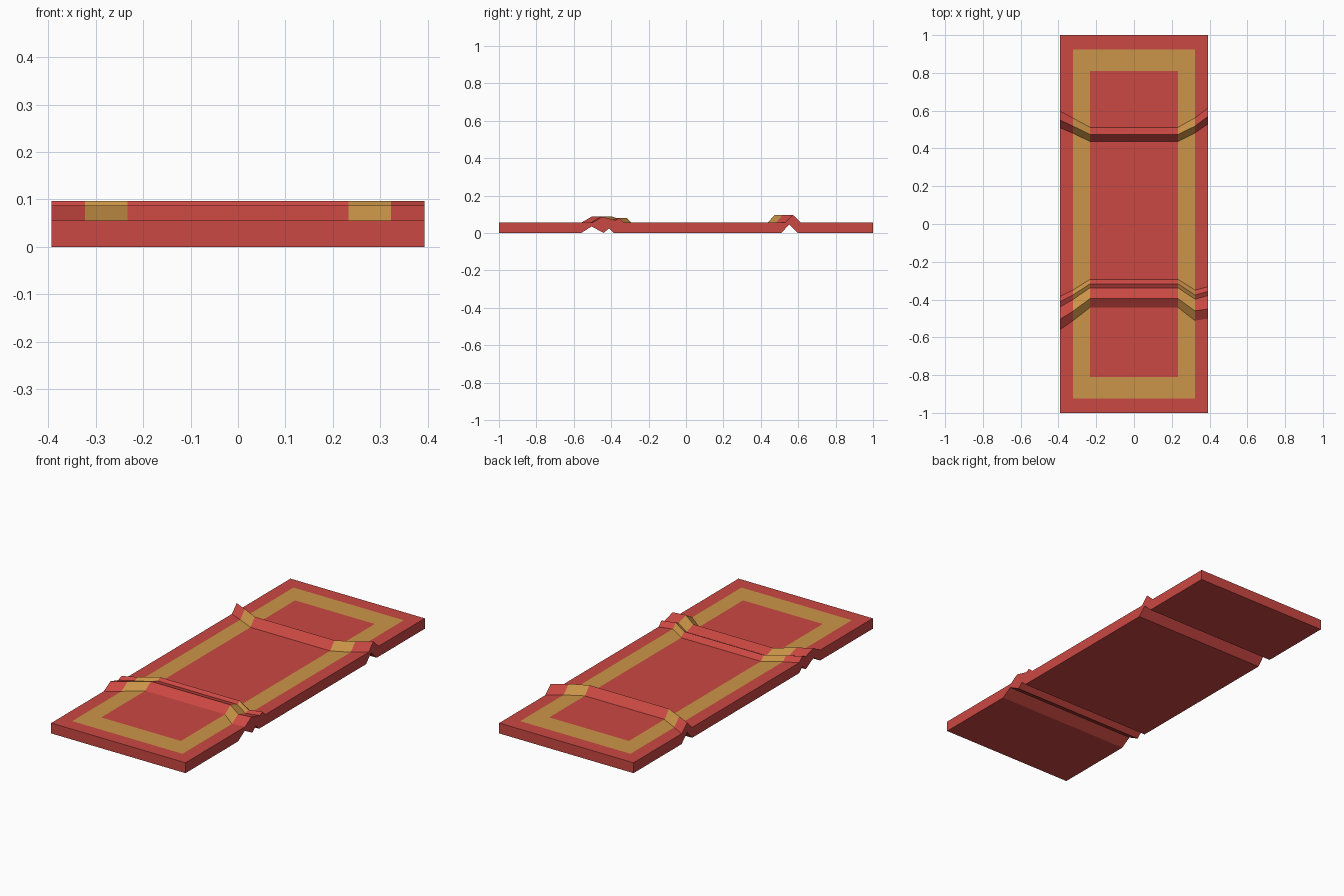
import bpy, bmesh

if "Cube" in bpy.data.objects:
    bpy.data.objects.remove(bpy.data.objects["Cube"])

def material(name, color):
    m = bpy.data.materials.new(name)
    m.diffuse_color = (*color, 1)
    m.use_nodes = True
    m.node_tree.nodes["Principled BSDF"].inputs["Base Color"].default_value = m.diffuse_color
    return m

# Columns across the rug, and the y position of each fold line per column
XS = [-0.393, -0.323, -0.233, 0.233, 0.323, 0.393]
CENTRE = [-0.442, -0.395, -0.338, -0.317, -0.293, 0.437, 0.474, 0.512]
FOLDS = [
    [-0.560, -0.505, -0.440, -0.412, -0.385, 0.510, 0.551, 0.598],
    [-0.512, -0.462, -0.400, -0.376, -0.350, 0.480, 0.518, 0.560],
    CENTRE,
    CENTRE,
    [-0.512, -0.460, -0.398, -0.376, -0.350, 0.482, 0.518, 0.562],
    [-0.500, -0.450, -0.378, -0.357, -0.332, 0.531, 0.571, 0.615],
]
FRONT, BACK = [-1, -0.925, -0.81], [0.81, 0.925, 1]
T = 0.055
TOP_Z = [T] * 3 + [T, 0.087, 0.068, 0.079, T, T, 0.097, T] + [T] * 3
LOW_Z = [0] * 3 + [0, 0.035, 0, 0.025, 0, 0, 0.045, 0] + [0] * 3

bm = bmesh.new()
# Creased upper surface; the folds underneath run straight across
top = [[bm.verts.new((x, y, z)) for y, z in zip(FRONT + f + BACK, TOP_Z)]
       for x, f in zip(XS, FOLDS)]
low = [[bm.verts.new((x, y, z)) for y, z in zip(FRONT + FOLDS[0] + BACK, LOW_Z)]
       for x in XS]
nc, nr = len(XS) - 1, len(TOP_Z) - 1

for i in range(nc):
    for j in range(nr):
        f = bm.faces.new((top[i][j], top[i+1][j], top[i+1][j+1], top[i][j+1]))
        # Gold band is the second ring in from the edge
        if min(i, nc - 1 - i, j, nr - 1 - j) == 1:
            f.material_index = 1
        bm.faces.new((low[i][j], low[i][j+1], low[i+1][j+1], low[i+1][j]))

# Edge walls
def wall(t, b):
    for k in range(len(t) - 1):
        bm.faces.new((b[k], b[k+1], t[k+1], t[k]))

wall(top[0], low[0])
wall(top[-1], low[-1])
for j in (0, nr):
    wall([c[j] for c in top], [c[j] for c in low])
bmesh.ops.recalc_face_normals(bm, faces=bm.faces)

mesh = bpy.data.meshes.new("rug")
bm.to_mesh(mesh)
bm.free()
mesh.materials.append(material("red", (0.60, 0.065, 0.055)))
mesh.materials.append(material("gold", (0.60, 0.30, 0.065)))
rug = bpy.data.objects.new("rug", mesh)
bpy.context.collection.objects.link(rug)
